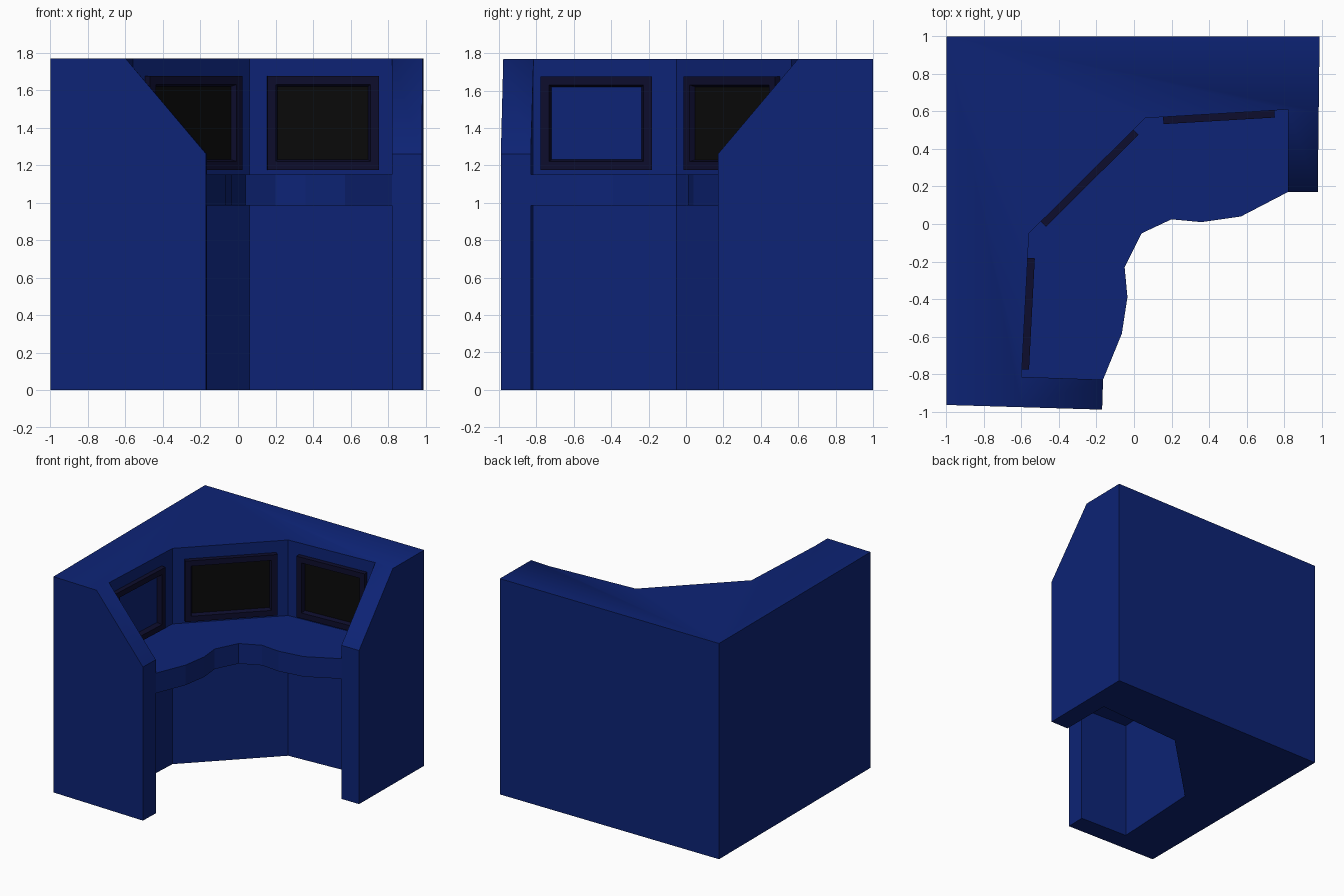
import bpy
import bmesh
from mathutils import Vector

if "Cube" in bpy.data.objects:
    bpy.data.objects.remove(bpy.data.objects["Cube"], do_unlink=True)


def material(name, rgb):
    mat = bpy.data.materials.new(name)
    mat.use_nodes = True
    colour = (*rgb, 1)
    mat.diffuse_color = colour
    node = mat.node_tree.nodes["Principled BSDF"]
    node.inputs["Base Color"].default_value = colour
    node.inputs["Roughness"].default_value = 0.8
    return mat


BLUE = material("cabinet blue", (0.004, 0.017, 0.18))
NAVY = material("frame navy", (0.004, 0.004, 0.026))
BLACK = material("screen black", (0.003, 0.003, 0.003))


def finish(name, bm, mat):
    bmesh.ops.recalc_face_normals(bm, faces=bm.faces)
    mesh = bpy.data.meshes.new(name)
    bm.to_mesh(mesh)
    bm.free()
    mesh.materials.append(mat)
    obj = bpy.data.objects.new(name, mesh)
    bpy.context.collection.objects.link(obj)
    return obj


def prism(bm, outline, z0, tops):
    """Bottom cap and side walls; returns the top vertices."""
    low = [bm.verts.new((x, y, z0)) for x, y in outline]
    high = [bm.verts.new((x, y, z)) for (x, y), z in zip(outline, tops)]
    bm.faces.new(low[::-1])
    for i in range(len(low)):
        j = (i + 1) % len(low)
        bm.faces.new((low[i], low[j], high[j], high[i]))
    return high


# Inner wall line, from the left end wall round to the right end wall
inner = [(-0.165, -0.83), (-0.6, -0.815), (-0.56, -0.05),
         (0.06, 0.565), (0.82, 0.61), (0.82, 0.17)]
HEIGHT, ARM = 1.77, 1.26

# Cabinet: thick wrapped wall whose two ends slope down
outline = [(-1, 1), (-1, -0.965), (-0.6, -0.977), (-0.17, -0.99)] + inner \
    + [(0.98, 0.17), (0.985, 0.6), (0.99, 1)]
arms = {3, 4, 9, 10}
bm = bmesh.new()
top = prism(bm, outline, 0, [ARM if i in arms else HEIGHT for i in range(len(outline))])
bm.faces.new([v for i, v in enumerate(top) if i not in arms])
slopes = [bm.faces.new(top[2:6]), bm.faces.new(top[8:12])]
for edge in bm.edges:
    edge.smooth = False
for face in bm.faces:
    face.smooth = True
# The slopes blend softly into the top
for a, b in ((2, 5), (8, 11)):
    bm.edges.get((top[a], top[b])).smooth = True
finish("cabinet", bm, BLUE)

# Desk with a wavy front edge
wave = [(0.57, 0.04), (0.36, 0.01), (0.2, 0.025), (0.04, -0.05),
        (-0.05, -0.23), (-0.035, -0.39), (-0.065, -0.585)]
desk = inner + wave
bm = bmesh.new()
bm.faces.new(prism(bm, desk, 0.985, [1.15] * len(desk)))
finish("desk", bm, BLUE)


def monitor(name, p, q, start, end, has_screen):
    """Bevelled frame on the wall from p to q, between two distances."""
    p, q = Vector((*p, 0)), Vector((*q, 0))
    along = (q - p).normalized()
    inward = Vector((along.y, -along.x, 0))

    def loop(bm, inset, depth):
        u0, u1 = start + inset, end - inset
        z0, z1 = 1.175 + inset, 1.675 - inset
        return [bm.verts.new(p + along * u + inward * depth + Vector((0, 0, z)))
                for u, z in ((u0, z0), (u1, z0), (u1, z1), (u0, z1))]

    bm = bmesh.new()
    loops = [loop(bm, i, d) for i, d in
             ((0, -0.005), (0, 0.038), (0.045, 0.038), (0.058, -0.005))]
    for k in range(4):
        a, b = loops[k], loops[(k + 1) % 4]
        for i in range(4):
            j = (i + 1) % 4
            bm.faces.new((a[i], a[j], b[j], b[i]))
    finish(name + "_frame", bm, NAVY)

    if has_screen:
        bm = bmesh.new()
        back, front = loop(bm, 0.05, -0.002), loop(bm, 0.05, 0.005)
        bm.faces.new(back)
        bm.faces.new(front)
        for i in range(4):
            j = (i + 1) % 4
            bm.faces.new((back[i], back[j], front[j], front[i]))
        finish(name + "_screen", bm, BLACK)


# Monitors on the three inner walls; the left frame is empty
monitor("left_monitor", inner[1], inner[2], 0.04, 0.635, False)
monitor("middle_monitor", inner[2], inner[3], 0.09, 0.785, True)
monitor("right_monitor", inner[3], inner[4], 0.095, 0.69, True)
